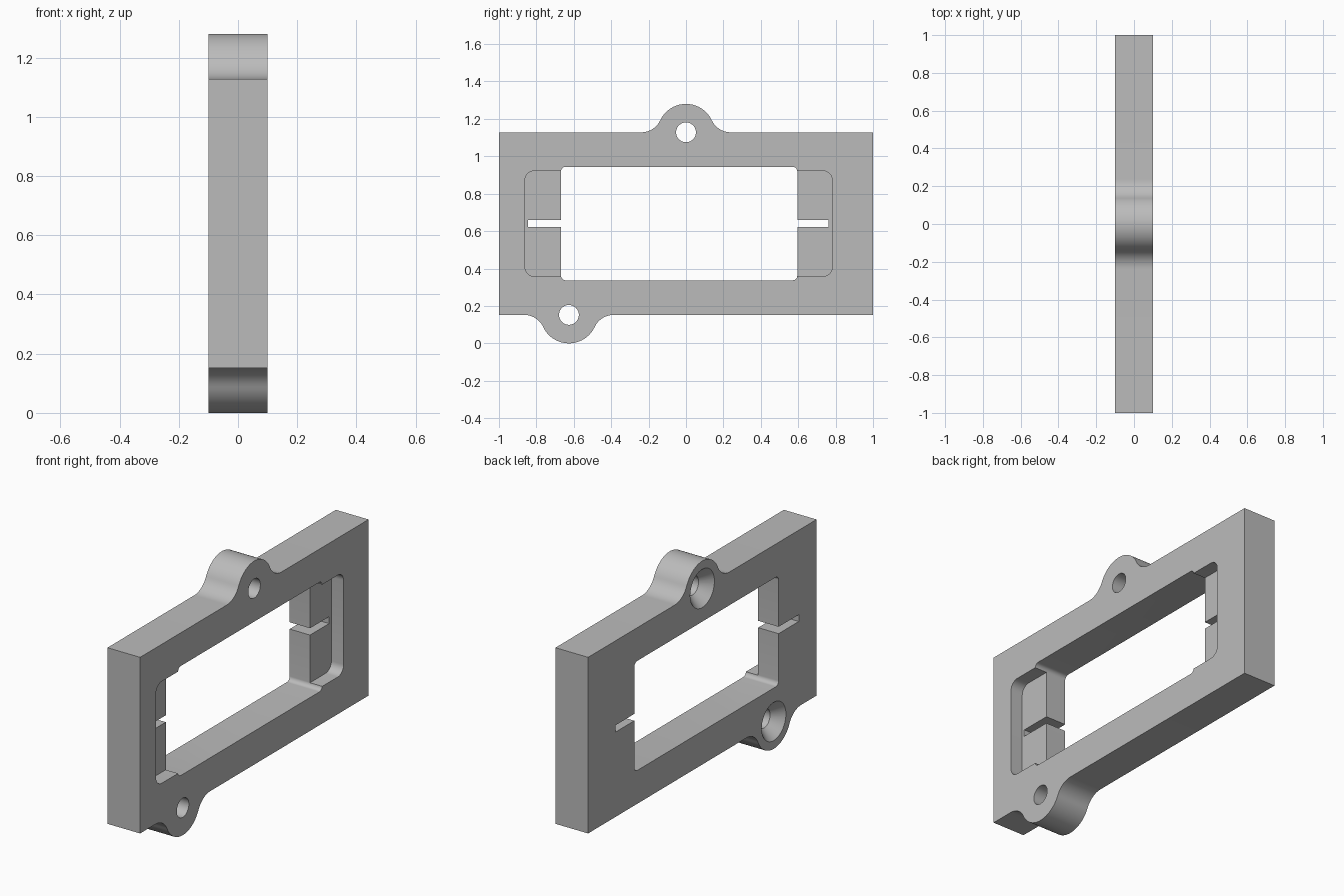
import bpy
import math
from mathutils import Vector

cube = bpy.data.objects.get("Cube")
if cube:
    bpy.data.objects.remove(cube, do_unlink=True)

HALF = 0.1                       # half thickness of the plate
BOTTOM, TOP = 0.152, 1.128       # straight edges of the frame
LUG_R, FILLET_R = 0.152, 0.113   # mounting lug and its blend
HOLE_R, SINK_R, SINK_DEPTH = 0.053, 0.106, 0.06
LUGS = [(-0.626, BOTTOM), (0.0, TOP)]
FLOOR = 0.025                    # x of the pocket floor

grey = bpy.data.materials.new("plain grey")
grey.use_nodes = True
colour = (0.5, 0.5, 0.5, 1)
grey.diffuse_color = colour
grey.node_tree.nodes["Principled BSDF"].inputs["Base Color"].default_value = colour


def arc(cy, cz, r, start, end, steps):
    """Points on an arc in the y-z plane, angles in radians."""
    angles = [start + (end - start) * i / steps for i in range(steps + 1)]
    return [(cy + r * math.cos(a), cz + r * math.sin(a)) for a in angles]


def rounded_rect(y0, y1, z0, z1, r):
    q = math.pi / 2
    corners = [(y1 - r, z1 - r), (y0 + r, z1 - r), (y0 + r, z0 + r), (y1 - r, z0 + r)]
    return [p for i, (y, z) in enumerate(corners) for p in arc(y, z, r, i * q, (i + 1) * q, 8)]


def loft(name, sections):
    """Solid through matching loops, each given as (x, points)."""
    n = len(sections[0][1])
    verts = [(x, y, z) for x, pts in sections for y, z in pts]
    faces = [list(reversed(range(n))), list(range(len(verts) - n, len(verts)))]
    for s in range(len(sections) - 1):
        a, b = s * n, (s + 1) * n
        faces += [(a + i, a + (i + 1) % n, b + (i + 1) % n, b + i) for i in range(n)]
    mesh = bpy.data.meshes.new(name)
    mesh.from_pydata(verts, [], faces)
    mesh.materials.append(grey)
    obj = bpy.data.objects.new(name, mesh)
    bpy.context.collection.objects.link(obj)
    return obj


def lug_edge(cy, cz, side):
    """Edge running over a lug; side +1 is the top edge (towards -y), -1 the bottom."""
    d = math.sqrt(LUG_R ** 2 + 2 * LUG_R * FILLET_R)
    t = math.atan2(FILLET_R, d)
    blend_in = arc(d, FILLET_R, FILLET_R, -math.pi / 2, t - math.pi, 12)
    crown = arc(0, 0, LUG_R, t, math.pi - t, 40)
    blend_out = [(-y, z) for y, z in reversed(blend_in)]
    pts = blend_in + crown[1:-1] + blend_out
    return [(cy + side * y, cz + side * z) for y, z in pts]


# Frame plate with its two lugs
outline = [(-1, BOTTOM)] + lug_edge(*LUGS[0], -1) + [(1, BOTTOM), (1, TOP)]
outline += lug_edge(*LUGS[1], 1) + [(-1, TOP)]
frame = loft("frame_plate", [(-HALF, outline), (HALF, outline)])

# Window, side pockets and slots
OUT = HALF + 0.05
window = rounded_rect(-0.668, 0.595, 0.337, 0.944, 0.025)
pocket = rounded_rect(-0.861, 0.782, 0.358, 0.922, 0.05)
slot = [(-0.845, 0.622), (0.762, 0.622), (0.762, 0.66), (-0.845, 0.66)]
cutters = [
    loft("window_cutter", [(-OUT, window), (OUT, window)]),
    loft("pocket_cutter", [(FLOOR, pocket), (OUT, pocket)]),
    loft("slot_cutter", [(-OUT, slot), (OUT, slot)]),
]

# Countersunk screw holes
for cy, cz in LUGS:
    slope = (SINK_R - HOLE_R) / SINK_DEPTH
    stations = [(-OUT, SINK_R + slope * (OUT - HALF)), (-HALF + SINK_DEPTH, HOLE_R), (OUT, HOLE_R)]
    cutters.append(loft("hole_cutter", [
        (x, arc(cy, cz, r, 0, math.tau, 48)[:-1]) for x, r in stations]))

for c in cutters:
    c.hide_render = True
    mod = frame.modifiers.new(c.name, 'BOOLEAN')
    mod.operation = 'DIFFERENCE'
    mod.solver = 'EXACT'
    mod.object = c

# Bake the cuts and drop the cutters
depsgraph = bpy.context.evaluated_depsgraph_get()
baked = bpy.data.meshes.new_from_object(frame.evaluated_get(depsgraph))
frame.modifiers.clear()
frame.data = baked
for c in cutters:
    bpy.data.objects.remove(c, do_unlink=True)

bpy.ops.object.select_all(action='DESELECT')
frame.select_set(True)
bpy.context.view_layer.objects.active = frame
bpy.ops.object.shade_smooth_by_angle(angle=math.radians(25))
